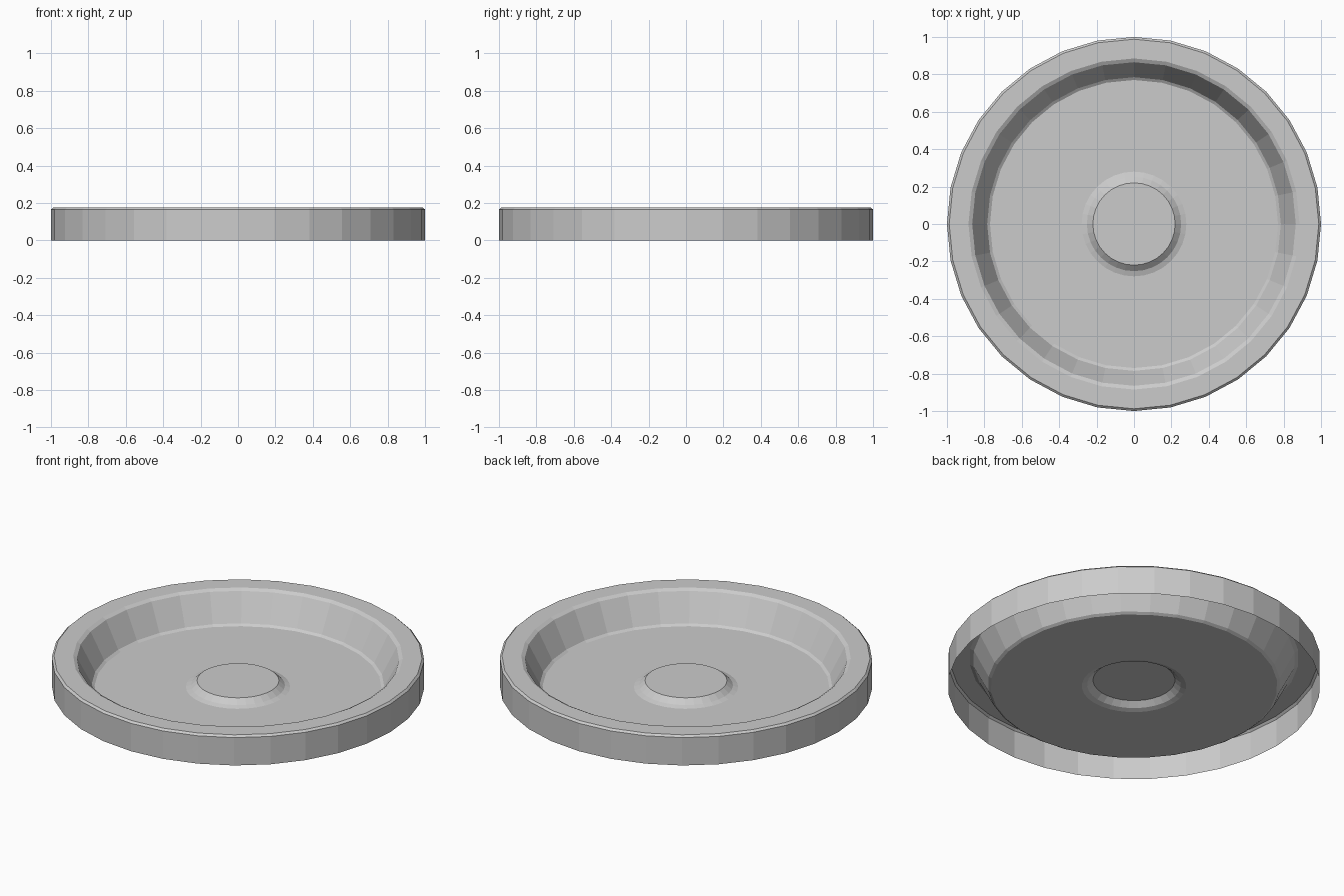
import bpy, bmesh
from math import cos, sin, tau

if "Cube" in bpy.data.objects:
    bpy.data.objects.remove(bpy.data.objects["Cube"])

SIDES = 32

# Dish profile (radius, height): raised centre, flat floor, sloped wall, rim, open outer skirt
PROFILE = [(0.22, 0.037), (0.252, 0.009), (0.28, 0.0),
           (0.77, 0.0), (0.785, 0.01), (0.865, 0.165), (0.885, 0.176),
           (0.988, 0.176), (1.0, 0.165), (1.0, 0.0)]


def lathe(name, profile, sides):
    bm = bmesh.new()
    rings = [[bm.verts.new((r * cos(tau * i / sides), r * sin(tau * i / sides), z))
              for i in range(sides)] for r, z in profile]
    # Flat cap on the central boss
    bm.faces.new(rings[0])
    # Bands between neighbouring rings
    for inner, outer in zip(rings, rings[1:]):
        for i in range(sides):
            j = (i + 1) % sides
            bm.faces.new((inner[i], outer[i], outer[j], inner[j]))
    mesh = bpy.data.meshes.new(name)
    bm.to_mesh(mesh)
    bm.free()
    obj = bpy.data.objects.new(name, mesh)
    bpy.context.collection.objects.link(obj)
    return obj


# Shallow round dish, single-walled and open underneath
lathe("round_dish", PROFILE, SIDES)
